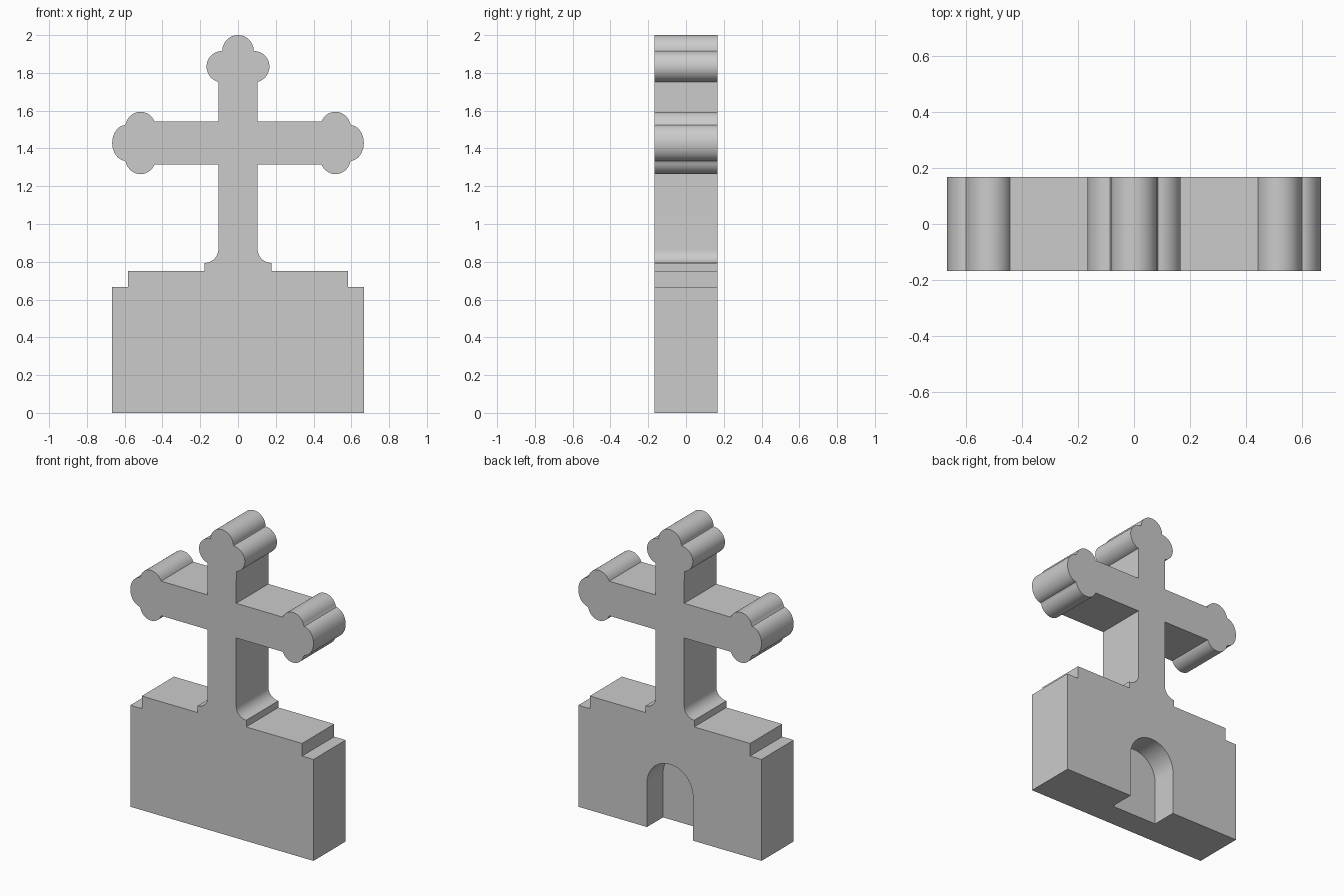
import bpy, bmesh
from math import sin, cos, radians

if "Cube" in bpy.data.objects:
    bpy.data.objects.remove(bpy.data.objects["Cube"])

DEPTH = 0.167  # half thickness


def arc(cx, cz, rx, rz, a0, a1, n=20):
    angles = [radians(a0 + (a1 - a0) * i / n) for i in range(n + 1)]
    return [(cx + rx * cos(a), cz + rz * sin(a)) for a in angles]


def extrude_profile(name, points, y0, y1):
    bm = bmesh.new()
    face = bm.faces.new([bm.verts.new((x, y0, z)) for x, z in points])
    ext = bmesh.ops.extrude_face_region(bm, geom=[face])
    verts = [v for v in ext["geom"] if isinstance(v, bmesh.types.BMVert)]
    bmesh.ops.translate(bm, verts=verts, vec=(0, y1 - y0, 0))
    bmesh.ops.recalc_face_normals(bm, faces=bm.faces)
    mesh = bpy.data.meshes.new(name)
    bm.to_mesh(mesh)
    bm.free()
    obj = bpy.data.objects.new(name, mesh)
    bpy.context.collection.objects.link(obj)
    return obj


# Right half of the outline, bottom to top
half = [(0.666, 0), (0.666, 0.667), (0.583, 0.667), (0.583, 0.75), (0.177, 0.75)]
half += arc(0.177, 0.866, 0.073, 0.072, 270, 180, 12)      # foot fillet
half += [(0.104, 1.315)]
half += arc(0.516, 1.347, 0.08, 0.083, 202.5, 345)         # lower arm lobe
half += arc(0.593, 1.429, 0.073, 0.095, -85, 85)           # arm end lobe
half += arc(0.516, 1.511, 0.08, 0.083, 15, 157.5)          # upper arm lobe
half += [(0.104, 1.543)]
half += arc(0.0835, 1.833, 0.083, 0.083, -75.5, 89)        # top side lobe
half += arc(0, 1.917, 0.083, 0.083, 2, 90)                 # top lobe

# Mirror the outline and extrude the monument
outline = half + [(-x, z) for x, z in reversed(half[:-1])]
monument = extrude_profile("cross_on_plinth", outline, -DEPTH, DEPTH)

# Arched niche in the back, half the thickness deep
arch = [(-0.167, -0.1), (0.167, -0.1)] + arc(0, 0.29, 0.167, 0.167, 0, 180, 32)
cutter = extrude_profile("niche_cutter", arch, 0.0, DEPTH + 0.1)
cutter.hide_render = True

mod = monument.modifiers.new("niche", "BOOLEAN")
mod.operation = "DIFFERENCE"
mod.solver = "EXACT"
mod.object = cutter
bpy.context.view_layer.objects.active = monument
monument.select_set(True)
bpy.ops.object.modifier_apply(modifier=mod.name)
bpy.data.objects.remove(cutter, do_unlink=True)

bpy.ops.object.shade_smooth_by_angle(angle=radians(25))
